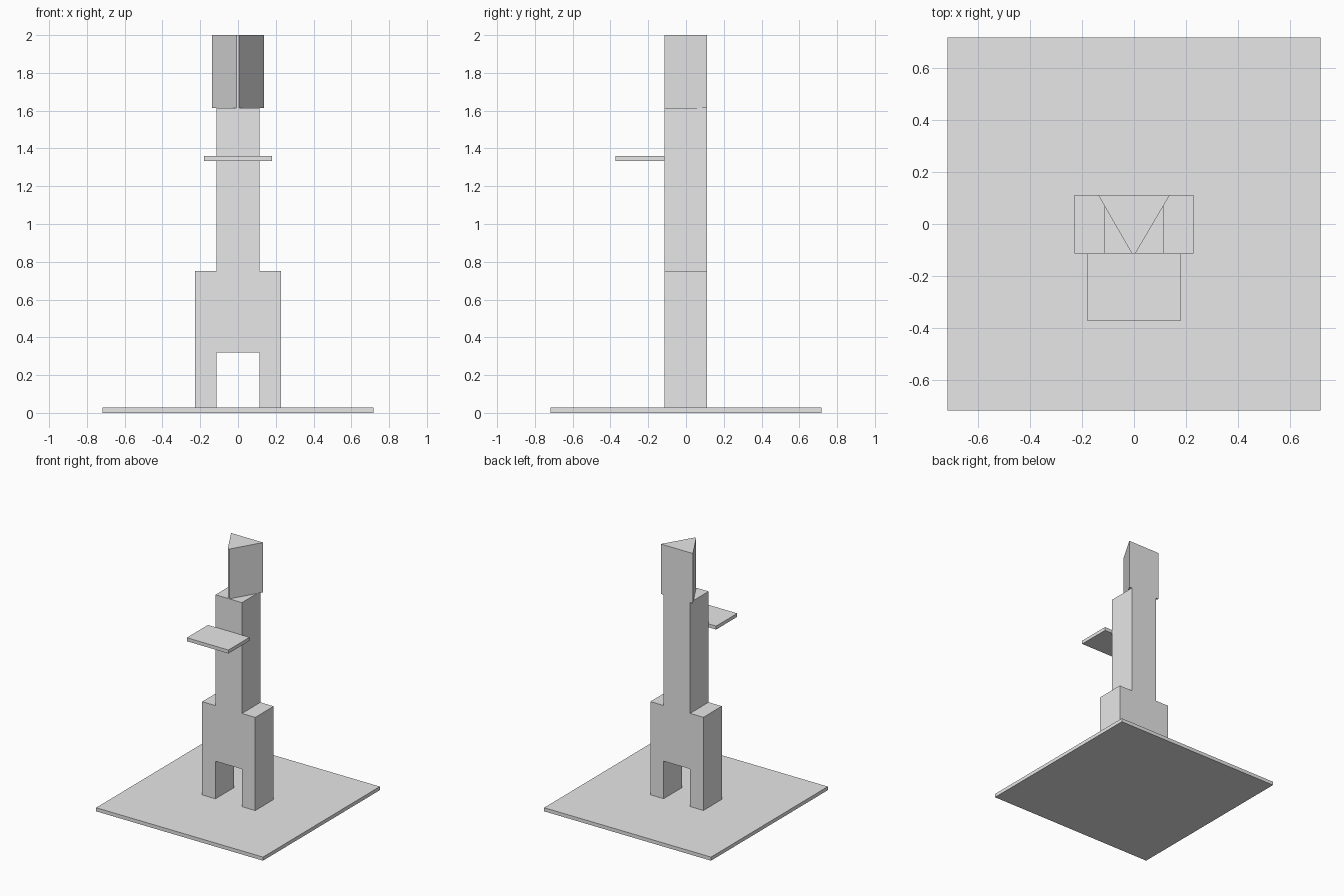
import bpy
import bmesh

cube = bpy.data.objects.get("Cube")
if cube:
    bpy.data.objects.remove(cube, do_unlink=True)

# Single plain grey
grey = bpy.data.materials.new("plain grey")
grey.use_nodes = True
colour = (0.8, 0.8, 0.8, 1)
grey.diffuse_color = colour
grey.node_tree.nodes["Principled BSDF"].inputs["Base Color"].default_value = colour


def extrude_profile(name, points, depth):
    """Make a flat polygon and extrude it along the depth vector."""
    bm = bmesh.new()
    face = bm.faces.new([bm.verts.new(p) for p in points])
    result = bmesh.ops.extrude_face_region(bm, geom=[face], use_keep_orig=True)
    moved = [g for g in result["geom"] if isinstance(g, bmesh.types.BMVert)]
    bmesh.ops.translate(bm, verts=moved, vec=depth)
    bmesh.ops.recalc_face_normals(bm, faces=bm.faces)
    mesh = bpy.data.meshes.new(name)
    bm.to_mesh(mesh)
    bm.free()
    mesh.materials.append(grey)
    obj = bpy.data.objects.new(name, mesh)
    bpy.context.collection.objects.link(obj)
    return obj


def slab(name, x, y0, y1, z0, z1):
    """Box that is symmetric across the centre line."""
    return extrude_profile(
        name, [(-x, y0, z0), (x, y0, z0), (x, y1, z0), (-x, y1, z0)], (0, 0, z1 - z0))


# Square ground plate
slab("base_plate", 0.717, -0.717, 0.717, 0, 0.028)

# Legs, hips and torso as one mirrored outline
front, back = -0.114, 0.112
half = [(0.114, 0.32), (0.114, 0.028), (0.228, 0.028),
        (0.228, 0.752), (0.114, 0.752), (0.114, 1.613)]
outline = half + [(-x, z) for x, z in reversed(half)]
extrude_profile("body", [(x, front, z) for x, z in outline], (0, back - front, 0))

# Tray projecting from the chest
slab("arm_tray", 0.179, -0.373, front, 1.334, 1.361)

# Wedge head with a narrow blunt nose
head = [(-0.138, back), (-0.008, front), (0.005, front), (0.138, back)]
extrude_profile("wedge_head", [(x, y, 1.613) for x, y in head], (0, 0, 0.387))
